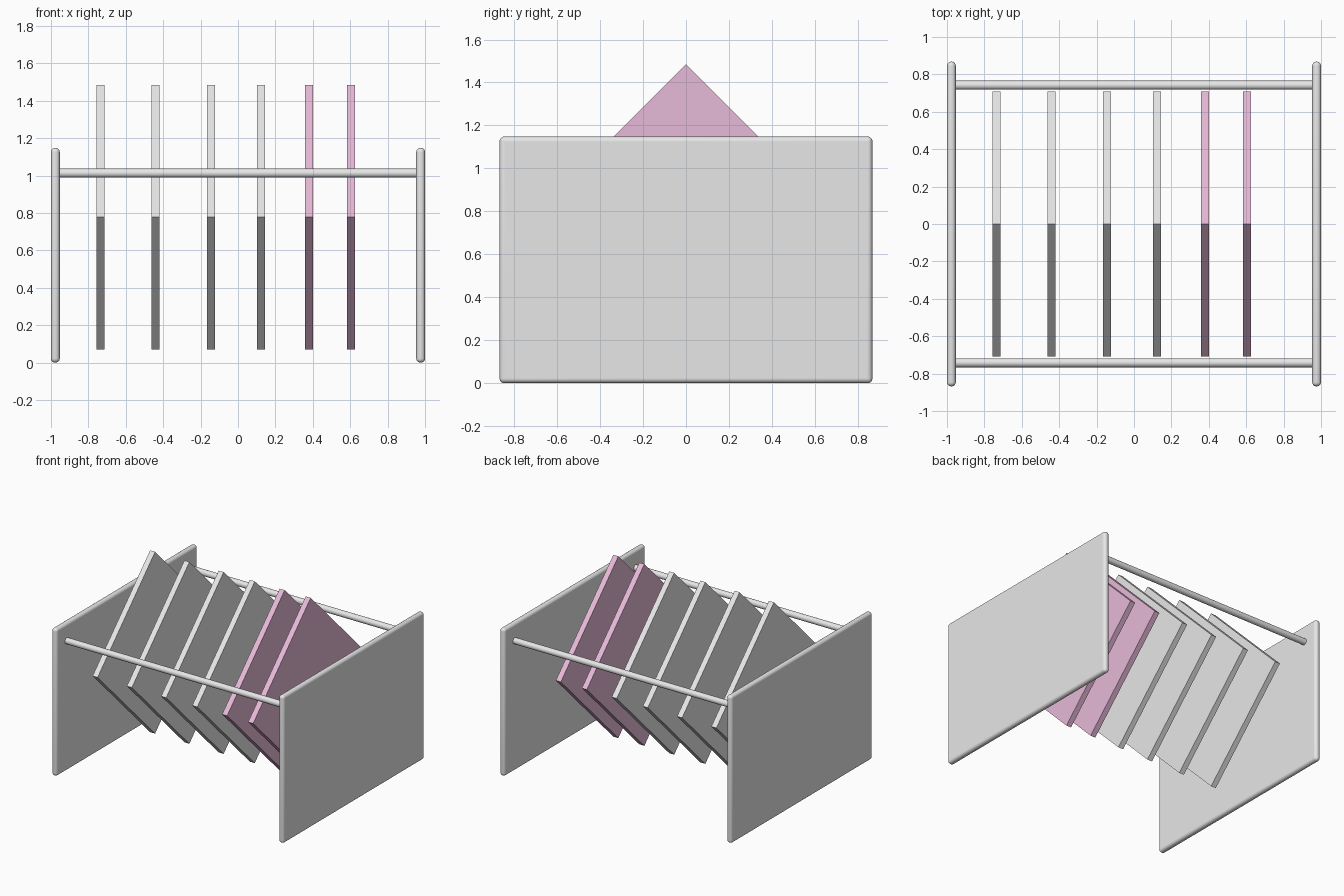
import bpy
import math

cube = bpy.data.objects.get("Cube")
if cube:
    bpy.data.objects.remove(cube, do_unlink=True)


def material(name, rgb):
    mat = bpy.data.materials.new(name)
    mat.use_nodes = True
    mat.diffuse_color = (*rgb, 1)
    mat.node_tree.nodes["Principled BSDF"].inputs["Base Color"].default_value = (*rgb, 1)
    return mat


grey = material("light grey", (0.8, 0.8, 0.8))
pink = material("dusty pink", (0.8, 0.49, 0.69))


def box(name, size, location, mat, tilt=0):
    bpy.ops.mesh.primitive_cube_add(size=1, location=location)
    ob = bpy.context.object
    ob.name = name
    ob.scale = size
    bpy.ops.object.transform_apply(location=False, rotation=False, scale=True)
    ob.rotation_euler.x = tilt
    ob.data.materials.append(mat)
    return ob


# End panels with rounded rims
for name, side in (("right_panel", -1), ("left_panel", 1)):
    panel = box(name, (0.047, 1.736, 1.148), (side * 0.9765, 0, 0.574), grey)
    bevel = panel.modifiers.new("Rounded rim", "BEVEL")
    bevel.width = 0.022
    bevel.segments = 6
    bpy.ops.object.shade_smooth_by_angle(angle=math.radians(40))

# Rails joining the panels
for name, y in (("front_rail", -0.742), ("back_rail", 0.742)):
    bpy.ops.mesh.primitive_cylinder_add(
        vertices=32, radius=0.024, depth=1.92,
        location=(0, y, 1.013), rotation=(0, math.pi / 2, 0))
    rail = bpy.context.object
    rail.name = name
    rail.data.materials.append(grey)
    bpy.ops.object.shade_smooth_by_angle(angle=math.radians(40))

# Square slats standing on their corners
slats = ((-0.735, grey), (-0.44, grey), (-0.145, grey),
         (0.123, grey), (0.38, pink), (0.604, pink))
for i, (x, mat) in enumerate(slats, 1):
    box(f"slat_{i}", (0.043, 1, 1), (x, 0, 0.778), mat, math.pi / 4)
